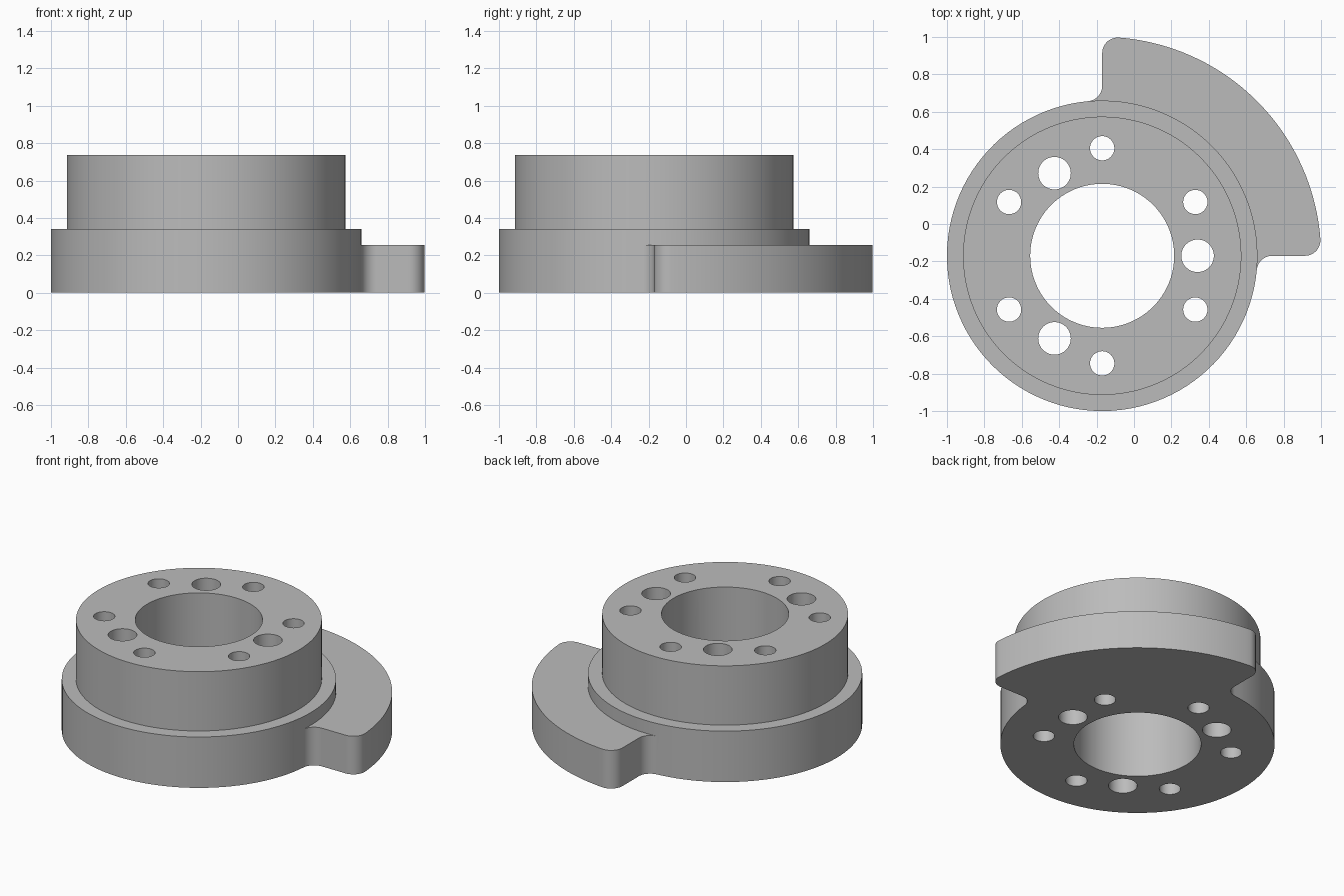
import bpy, bmesh
from math import sin, cos, atan2, sqrt, radians, pi

default = bpy.data.objects.get("Cube")
if default:
    bpy.data.objects.remove(default, do_unlink=True)

# Main dimensions
CENTRE = -0.17
FLANGE_R, HUB_R, LOBE_R, BORE_R = 0.83, 0.744, 1.17, 0.385
FILLET = 0.083
LOBE_TOP, FLANGE_TOP, HUB_TOP = 0.255, 0.34, 0.736


def arc(r, a, b, n, cx=0.0, cy=0.0):
    """Points along an arc from angle a to b, both ends included."""
    angles = [a + (b - a) * i / n for i in range(n + 1)]
    return [(cx + r * cos(t), cy + r * sin(t)) for t in angles]


# Half of the lobe outline: rim, rounded corner, fillet into the flange
corner_y = sqrt((LOBE_R - FILLET) ** 2 - FILLET ** 2)
fillet_y = sqrt((FLANGE_R + FILLET) ** 2 - FILLET ** 2)
corner_angle = atan2(corner_y, FILLET)
end_angle = atan2(fillet_y, -FILLET)
half = arc(LOBE_R, pi / 4, corner_angle, 24)
half += arc(FILLET, corner_angle, pi, 10, FILLET, corner_y)[1:]
half += arc(FILLET, 0, end_angle - pi, 10, -FILLET, fillet_y)

# Mirror the half over the diagonal, then close with the flange arcs
lobe = [(y, x) for x, y in reversed(half)] + half[1:]
start_angle = pi / 2 - end_angle
outer_arc = arc(FLANGE_R, end_angle, start_angle + 2 * pi, 80)[1:-1]
inner_arc = arc(FLANGE_R, start_angle, end_angle, 32)[1:-1]
outline = lobe + outer_arc
crescent = lobe + inner_arc[::-1]
flange = [lobe[0]] + inner_arc + [lobe[-1]] + outer_arc
hub = [(x * HUB_R / FLANGE_R, y * HUB_R / FLANGE_R) for x, y in flange]

bm = bmesh.new()


def ring(points, z):
    return [bm.verts.new((x + CENTRE, y + CENTRE, z)) for x, y in points]


def cap(points, z):
    bm.faces.new(ring(points, z))


def wall(low, z0, high, z1):
    a, b = ring(low, z0), ring(high, z1)
    for i in range(len(a)):
        j = (i + 1) % len(a)
        bm.faces.new((a[i], a[j], b[j], b[i]))


def finish(name):
    """Weld the current bmesh into a new object."""
    bmesh.ops.remove_doubles(bm, verts=bm.verts[:], dist=0.0001)
    bmesh.ops.recalc_face_normals(bm, faces=bm.faces[:])
    mesh = bpy.data.meshes.new(name)
    bm.to_mesh(mesh)
    bm.free()
    obj = bpy.data.objects.new(name, mesh)
    bpy.context.collection.objects.link(obj)
    return obj


# Stepped body with the lobe at the bottom
cap(outline, 0)
wall(outline, 0, outline, LOBE_TOP)
cap(crescent, LOBE_TOP)
wall(flange, LOBE_TOP, flange, FLANGE_TOP)
wall(flange, FLANGE_TOP, hub, FLANGE_TOP)
wall(hub, FLANGE_TOP, hub, HUB_TOP)
cap(hub, HUB_TOP)
body = finish("lobed_hub")

# Cutters: bore, six small holes, three large holes
bm = bmesh.new()
holes = [(0, 0, BORE_R, 96)]
holes += [(0.575, 30 + 60 * k, 0.065, 40) for k in range(6)]
holes += [(0.51, 120 * k, 0.087, 48) for k in range(3)]
for dist, deg, r, n in holes:
    t = radians(deg)
    circle = arc(r, 0, 2 * pi, n, dist * cos(t), dist * sin(t))[:-1]
    cap(circle, -0.2)
    wall(circle, -0.2, circle, 1)
    cap(circle, 1)
cutter = finish("hole_cutter")
cutter.hide_render = True

# Plain metal colour
metal = bpy.data.materials.new("grey metal")
metal.use_nodes = True
colour = (0.5, 0.5, 0.5, 1)
metal.diffuse_color = colour
metal.node_tree.nodes["Principled BSDF"].inputs["Base Color"].default_value = colour
body.data.materials.append(metal)
cutter.data.materials.append(metal)

# Drill the holes, drop the cutter, smooth the round walls
cut = body.modifiers.new("holes", 'BOOLEAN')
cut.operation = 'DIFFERENCE'
cut.solver = 'EXACT'
cut.object = cutter
bpy.ops.object.select_all(action='DESELECT')
bpy.context.view_layer.objects.active = body
body.select_set(True)
bpy.ops.object.modifier_apply(modifier=cut.name)
bpy.data.objects.remove(cutter, do_unlink=True)
bpy.ops.object.shade_smooth_by_angle(angle=radians(30))
